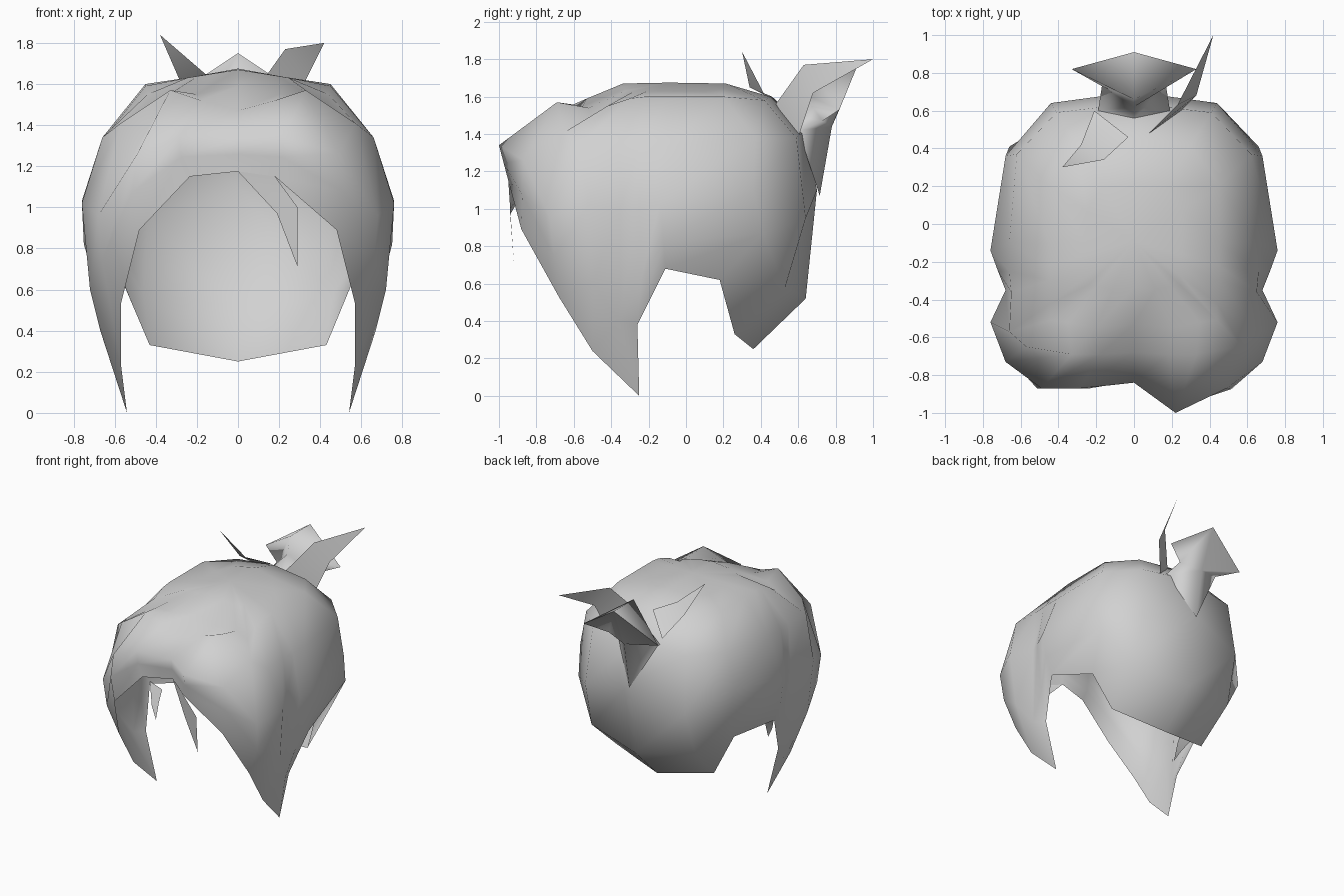
import bpy
import bmesh
from math import radians
from mathutils import Vector

cube = bpy.data.objects.get("Cube")
if cube:
    bpy.data.objects.remove(cube, do_unlink=True)

# Single plain hair colour
hair_grey = bpy.data.materials.new("hair_grey")
hair_grey.use_nodes = True
tone = (0.64, 0.64, 0.64, 1)
hair_grey.diffuse_color = tone
hair_grey.node_tree.nodes["Principled BSDF"].inputs["Base Color"].default_value = tone


def finish(bm, name, angle):
    """Turn a bmesh into a smooth shaded, coloured object."""
    bmesh.ops.remove_doubles(bm, verts=bm.verts, dist=0.0001)
    bmesh.ops.recalc_face_normals(bm, faces=bm.faces)
    mesh = bpy.data.meshes.new(name)
    bm.to_mesh(mesh)
    bm.free()
    mesh.materials.append(hair_grey)
    obj = bpy.data.objects.new(name, mesh)
    bpy.context.collection.objects.link(obj)
    bpy.ops.object.select_all(action='DESELECT')
    obj.select_set(True)
    bpy.context.view_layer.objects.active = obj
    bpy.ops.object.shade_smooth_by_angle(angle=radians(angle))
    return obj


def loft(bm, strips, closed=False):
    """Bridge neighbouring lines of points with faces."""
    rows = [[bm.verts.new(p) for p in strip] for strip in strips]
    pairs = list(zip(rows, rows[1:]))
    if closed:
        pairs.append((rows[-1], rows[0]))
    for a, b in pairs:
        for i in range(len(a) - 1):
            bm.faces.new((a[i], b[i], b[i + 1], a[i + 1]))
    return rows


def lock(name, *strips):
    """A thin pointed lock of hair."""
    bm = bmesh.new()
    loft(bm, strips)
    bmesh.ops.dissolve_degenerate(bm, dist=0.0001, edges=bm.edges)
    return finish(bm, name, 80)


# Profiles of the shell running from crown to hem, ordered from nape to fringe
back_profiles = [
    [(0, .45, 1.6), (0, .64, 1.42), (0, .7, 1.1), (0, .64, .52), (0, .36, .25)],
    [(.3, .42, 1.58), (.41, .59, 1.38), (.44, .64, .95), (.46, .53, .58), (.43, .26, .33)],
    [(.45, .2, 1.6), (.62, .37, 1.38), (.68, .36, 1.1), (.66, .41, .87), (.55, .18, .62)],
    [(.45, -.1, 1.6), (.66, -.1, 1.34), (.76, -.14, 1.03), (.75, -.12, .82), (.7, -.11, .68)],
    [(.45, -.22, 1.6), (.66, -.25, 1.34), (.72, -.25, 1), (.69, -.24, .62), (.63, -.26, .38)],
]
front_profiles = [
    [(.45, -.3, 1.59), (.65, -.36, 1.34), (.68, -.35, 1), (.67, -.36, .4), (.54, -.25, 0)],
    [(.44, -.42, 1.55), (.66, -.57, 1.34), (.76, -.52, 1.02), (.72, -.5, .6), (.57, -.5, .24)],
    [(.44, -.51, 1.49), (.57, -.65, 1.41), (.68, -.73, .96), (.57, -.68, .53)],
    [(.35, -.52, 1.54), (.33, -.69, 1.57), (.49, -.87, 1.26), (.48, -.88, .89)],
    [(.2, -.55, 1.55), (.18, -.69, 1.52), (.22, -1, 1.34), (.18, -.95, 1.15)],
    [(0, -.53, 1.59), (0, -.68, 1.47), (0, -.84, 1.34), (0, -.82, 1.175)],
]

crown = Vector((0, -.09, 1.675))


def complete(profile):
    """Add the crown ring point and, on the fringe, a bulging middle point."""
    pts = [Vector(p) for p in profile]
    if len(pts) == 4:
        middle = (pts[2] + pts[3]) / 2
        middle.x *= 1.06
        pts.insert(3, middle)
    ring = crown.lerp(pts[0], .56)
    ring.z = 1.67 - .16 * abs(ring.x)
    return [ring] + pts


def mirrored(p):
    """Opposite side, with a wider and flatter fringe."""
    widen = 1.3 if p.y < -.9 else 1
    return Vector((-p.x * widen, max(p.y, -.87), p.z))


# Main shell: cap, fringe and side locks
half = [complete(p) for p in back_profiles + front_profiles]
other = [[mirrored(p) for p in line] for line in half[-2:0:-1]]
bm = bmesh.new()
lines = loft(bm, half + other, closed=True)
top = bm.verts.new(crown)
for a, b in zip(lines, lines[1:] + lines[:1]):
    bm.faces.new((top, b[0], a[0]))
finish(bm, "hair_shell", 80)

# Flared tuft at the back: root, waist and a folded diamond end
bm = bmesh.new()
root = [(0, .56, 1.5), (.19, .6, 1.42), (0, .715, 1.07), (-.19, .6, 1.42)]
waist = [(0, .62, 1.62), (.17, .73, 1.47), (0, .78, 1.44), (-.17, .73, 1.47)]
flare = [(0, .66, 1.75), (.33, .82, 1.53), (0, .91, 1.75), (-.33, .82, 1.53)]
front, left, back, right = [r[2] for r in loft(bm, list(zip(root, waist, flare)), closed=True)]
bm.faces.new((front, left, back))
bm.faces.new((front, back, right))
finish(bm, "back_tuft", 100)

# Loose locks beside the tuft, rooted in the shell
tip = (.42, 1, 1.8)
lock("left_tuft_lock",
     [(.08, .48, 1.56), (.23, .63, 1.77), tip],
     [(.25, .6, 1.38), (.33, .68, 1.62), tip])
tip = (-.38, .3, 1.84)
lock("right_tuft_lock",
     [(-.03, .46, 1.6), (-.16, .34, 1.65), tip],
     [(-.21, .6, 1.47), (-.28, .42, 1.61), tip])

# Strand hanging from the fringe
tip = (.29, -.92, .71)
lock("fringe_strand",
     [(0, -.82, 1.175), (.19, -.94, .97), tip],
     [(.18, -.95, 1.15), (.29, -.94, 1), tip])

# Small strand behind the right side lock
tip = (-.57, -.22, .47)
lock("right_small_strand",
     [(-.7, -.11, .7), (-.62, -.2, .56), tip],
     [(-.57, -.14, .68), (-.57, -.18, .6), tip])
